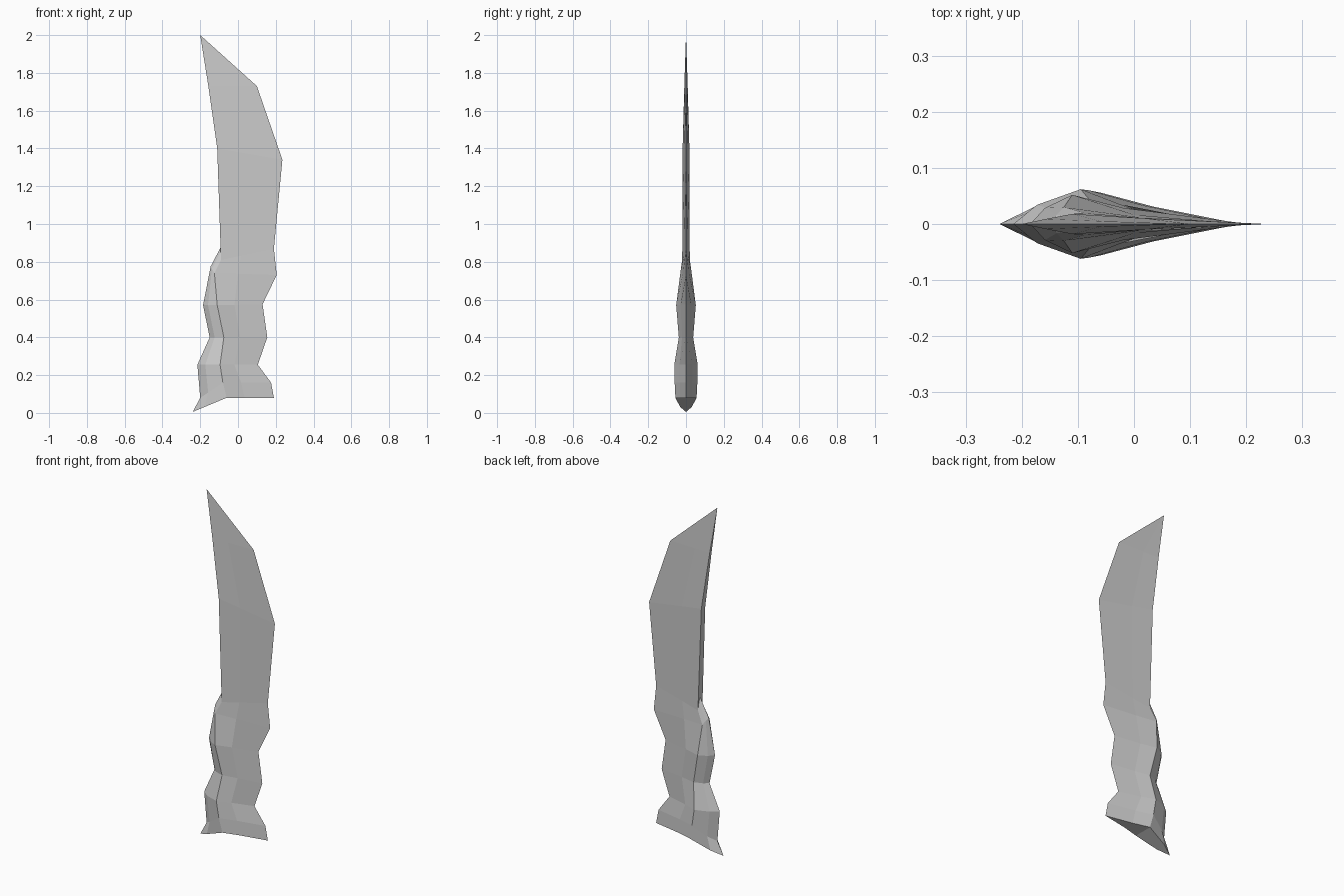
import bpy
import bmesh
from mathutils import Vector

default_cube = bpy.data.objects.get("Cube")
if default_cube:
    bpy.data.objects.remove(default_cube, do_unlink=True)


def make_material(name, grey):
    material = bpy.data.materials.new(name)
    material.use_nodes = True
    colour = (grey, grey, grey, 1)
    material.diffuse_color = colour
    material.node_tree.nodes["Principled BSDF"].inputs["Base Color"].default_value = colour
    return material


# Stations from pommel to tip: back (x, z), thick ridge (x, z, half thickness), edge (x, z)
stations = [
    ((-.24, .005), (-.06, .08, .056), (.19, .08)),
    ((-.2, .08), (-.08, .16, .06), (.175, .16)),
    ((-.215, .255), (-.095, .255, .062), (.105, .255)),
    ((-.15, .4), (-.075, .4, .038), (.155, .4)),
    ((-.185, .57), (-.11, .57, .052), (.13, .575)),
    ((-.145, .775), (-.125, .74, .03), (.205, .73)),
    ((-.09, .88), (-.09, .81, .02), (.19, .87)),
    ((-.11, 1.4), (-.11, 1.4, .018), (.235, 1.34)),
    ((-.157, 1.73), (-.157, 1.73, .009), (.1, 1.73)),
    ((-.2, 2), (-.2, 2, 0), (-.2, 2)),
]


def half_section(station):
    """Points along one side, from the back over the ridge to the edge."""
    (back_x, back_z), (ridge_x, ridge_z, thickness), (edge_x, edge_z) = station
    back = Vector((back_x, 0, back_z))
    ridge = Vector((ridge_x, -thickness, ridge_z))
    edge = Vector((edge_x, 0, edge_z))
    shoulder = back.lerp(ridge, .35)
    shoulder.y = -thickness * .55
    belly = ridge.lerp(edge, .38)
    belly.y = -thickness * .55
    return [back, shoulder, ridge, belly, edge]


# One side of the blade and grip, with a first row on the centre plane to close the pommel
sections = [half_section(station) for station in stations]
pommel_centre = [Vector((p.x, 0, p.z)) for p in sections[0]]
bm = bmesh.new()
rows = [[bm.verts.new(p) for p in row] for row in [pommel_centre] + sections]
for lower, upper in zip(rows, rows[1:]):
    for i in range(len(lower) - 1):
        bm.faces.new((lower[i], lower[i + 1], upper[i + 1], upper[i]))
bmesh.ops.remove_doubles(bm, verts=bm.verts, dist=.0005)

# Mirror to the other side and weld the centre line
bmesh.ops.mirror(bm, geom=bm.verts[:] + bm.edges[:] + bm.faces[:],
                 axis='Y', merge_dist=.0005)
bmesh.ops.recalc_face_normals(bm, faces=bm.faces)

mesh = bpy.data.meshes.new("blade_and_grip")
bm.to_mesh(mesh)
bm.free()
mesh.materials.append(make_material("plain grey", .6))
blade = bpy.data.objects.new("blade_and_grip", mesh)
bpy.context.collection.objects.link(blade)
